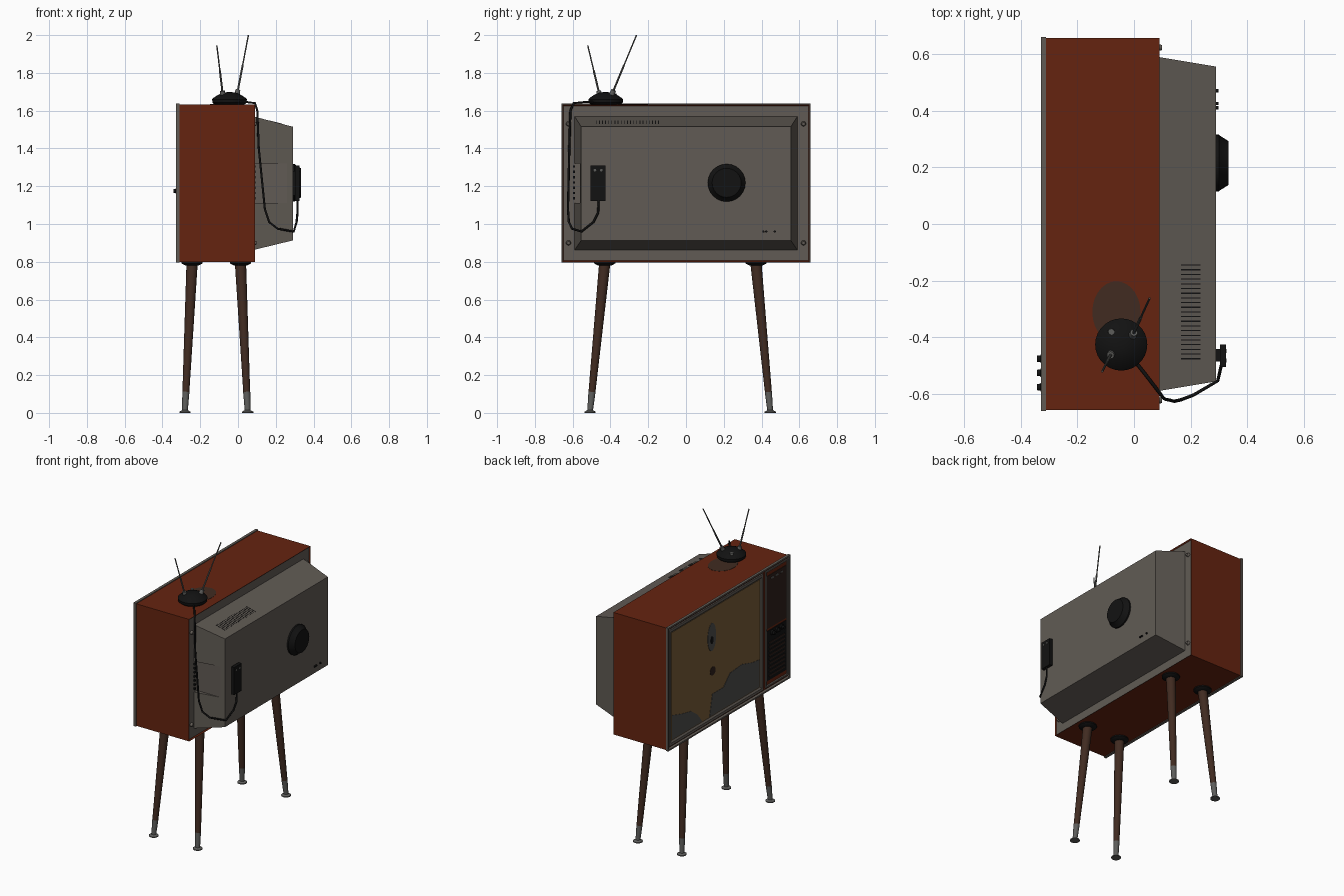
import bpy, bmesh, math
from mathutils import Vector

if "Cube" in bpy.data.objects:
    bpy.data.objects.remove(bpy.data.objects["Cube"])


def material(name, r, g, b):
    m = bpy.data.materials.new(name)
    m.diffuse_color = (r, g, b, 1)
    m.use_nodes = True
    m.node_tree.nodes["Principled BSDF"].inputs["Base Color"].default_value = m.diffuse_color
    return m


RED = material("red brown wood", 0.13, 0.017, 0.005)
GRAY = material("warm gray plastic", 0.12, 0.105, 0.09)
BROWN = material("leg brown", 0.052, 0.024, 0.015)
BLACK = material("black", 0.006, 0.006, 0.006)
METAL = material("metal gray", 0.11, 0.11, 0.105)
TAN = material("screen tan", 0.19, 0.11, 0.04)
SLATE = material("screen gray", 0.075, 0.075, 0.073)
DARK = material("dark panel brown", 0.028, 0.014, 0.01)


def finish(name, bm, *mats):
    bmesh.ops.recalc_face_normals(bm, faces=bm.faces)
    me = bpy.data.meshes.new(name)
    bm.to_mesh(me)
    bm.free()
    ob = bpy.data.objects.new(name, me)
    bpy.context.collection.objects.link(ob)
    for m in mats:
        me.materials.append(m)
    return ob


def smooth(ob, angle=35):
    bpy.ops.object.select_all(action='DESELECT')
    ob.select_set(True)
    bpy.context.view_layer.objects.active = ob
    bpy.ops.object.shade_smooth_by_angle(angle=math.radians(angle))
    return ob


def box_bm(x0, x1, y0, y1, z0, z1):
    bm = bmesh.new()
    bmesh.ops.create_cube(bm, size=1)
    for v in bm.verts:
        v.co = ((x0 + x1) / 2 + v.co.x * (x1 - x0), (y0 + y1) / 2 + v.co.y * (y1 - y0),
                (z0 + z1) / 2 + v.co.z * (z1 - z0))
    return bm


def box(name, x0, x1, y0, y1, z0, z1, mat):
    return finish(name, box_bm(x0, x1, y0, y1, z0, z1), mat)


def lathe(name, a, b, profile, mat, n=20):
    """Spin (distance along a-b, radius) pairs around the axis a-b."""
    a, b = Vector(a), Vector(b)
    q = (b - a).to_track_quat('Z', 'Y')
    bm = bmesh.new()
    rings = [[bm.verts.new(a + q @ Vector((r * math.cos(t), r * math.sin(t), d)))
              for t in (2 * math.pi * i / n for i in range(n))] for d, r in profile]
    for p, s in zip(rings, rings[1:]):
        for i in range(n):
            bm.faces.new((p[i], p[(i + 1) % n], s[(i + 1) % n], s[i]))
    bm.faces.new(rings[0])
    bm.faces.new(rings[-1])
    return smooth(finish(name, bm, mat))


def rod(name, a, b, r0, r1, mat, n=12):
    return lathe(name, a, b, [(0, r0), ((Vector(b) - Vector(a)).length, r1)], mat, n)


def frame(name, x0, x1, y0, y1, z0, z1, w, slope, mat):
    """Rectangular frame facing -x, with a sloped inner edge."""
    bm = bmesh.new()
    loops = []
    for x, k in ((x1, 0), (x0, 0), (x0, w), (x1, w + slope)):
        loops.append([bm.verts.new((x, y, z)) for y, z in
                      ((y0 + k, z0 + k), (y1 - k, z0 + k), (y1 - k, z1 - k), (y0 + k, z1 - k))])
    for j in range(4):
        p, s = loops[j], loops[(j + 1) % 4]
        for i in range(4):
            bm.faces.new((p[i], p[(i + 1) % 4], s[(i + 1) % 4], s[i]))
    return finish(name, bm, mat)


def plate(name, x, pts, mat, t=0.002):
    bm = bmesh.new()
    f = bm.faces.new([bm.verts.new((x, y, z)) for y, z in pts])
    r = bmesh.ops.extrude_face_region(bm, geom=[f])
    for v in [g for g in r['geom'] if isinstance(g, bmesh.types.BMVert)]:
        v.co.x -= t
    return finish(name, bm, mat)


def oval(y, z, ry, rz, n=20):
    return [(y + ry * math.cos(2 * math.pi * i / n), z + rz * math.sin(2 * math.pi * i / n)) for i in range(n)]


# Cabinet: wooden box with recessed gray back panel
bm = box_bm(-0.315, 0.09, -0.655, 0.655, 0.8, 1.633)
bm.faces.ensure_lookup_table()
back = max(bm.faces, key=lambda f: f.calc_center_median().x)
bmesh.ops.inset_individual(bm, faces=[back], thickness=0.01)
bmesh.ops.translate(bm, verts=back.verts, vec=(-0.008, 0, 0))
back.material_index = 1
finish("cabinet", bm, RED, GRAY)

# Front frames, screen and control panel
box("front_panel", -0.314, -0.305, -0.65, 0.65, 0.805, 1.63, GRAY)
frame("front_trim", -0.328, -0.31, -0.66, 0.66, 0.796, 1.638, 0.01, 0.006, GRAY)
frame("screen_bezel", -0.324, -0.312, -0.375, 0.64, 0.82, 1.615, 0.018, 0.016, GRAY)
frame("control_bezel", -0.322, -0.312, -0.645, -0.405, 0.82, 1.615, 0.01, 0.004, GRAY)
box("screen", -0.317, -0.312, -0.345, 0.61, 0.85, 1.585, TAN)
plate("picture_patch_left", -0.317, [(0.605, 0.855), (0.605, 1.02), (0.5, 0.99), (0.4, 0.97), (0.33, 0.92),
                                     (0.28, 0.855)], SLATE)
plate("picture_patch_right", -0.317, [(0.2, 0.855), (0.17, 1.0), (0.05, 1.0), (-0.02, 1.07), (-0.15, 1.08),
                                      (-0.26, 1.05), (-0.34, 1.04), (-0.34, 0.855)], SLATE)
plate("picture_oval", -0.317, oval(0.175, 1.39, 0.045, 0.095), SLATE)
plate("picture_oval_spot", -0.319, oval(0.175, 1.37, 0.015, 0.025), BLACK)
plate("picture_spot", -0.317, oval(0.165, 1.155, 0.03, 0.03), DARK)
box("upper_control_panel", -0.318, -0.312, -0.628, -0.422, 1.215, 1.575, DARK)
box("lower_control_panel", -0.318, -0.312, -0.628, -0.422, 0.86, 1.2, BLACK)
for i in range(9):
    z = 0.885 + i * 0.028
    box("speaker_bar", -0.322, -0.317, -0.61, -0.44, z, z + 0.01, DARK)
for y in (-0.475, -0.525, -0.575):
    lathe("control_knob", (-0.316, y, 1.175), (-1, y, 1.175),
          [(0, 0.017), (0.012, 0.017), (0.014, 0.012), (0.026, 0.011)], BLACK, 14)
    box("small_button", -0.322, -0.317, y - 0.012, y + 0.012, 1.545, 1.555, METAL)

# Rear housing with a notch for the aerial terminals
bm = box_bm(0.08, 0.29, -0.59, 0.59, 0.862, 1.57)
for v in bm.verts:
    if v.co.x > 0.2:
        v.co.y *= 0.555 / 0.59
        v.co.z = 1.515 if v.co.z > 1.2 else 0.913
housing = finish("rear_housing", bm, GRAY)
cutter = box("notch_cutter", 0.05, 0.35, -0.75, -0.56, 1.11, 1.32, GRAY)
cutter.hide_render = True
mod = housing.modifiers.new("notch", 'BOOLEAN')
mod.object = cutter
mod.operation = 'DIFFERENCE'
mod.solver = 'EXACT'
bpy.context.view_layer.objects.active = housing
bpy.ops.object.modifier_apply(modifier="notch")
bpy.data.objects.remove(cutter)
for i in range(7):
    z = 1.13 + i * 0.028
    box("terminal", 0.08, 0.093, -0.597, -0.587, z, z + 0.012, BLACK)

# Vent slots on the sloped housing top
for i in range(21):
    y = -0.145 - i * 0.0165
    s = box("vent_slot", -0.035, 0.035, -0.002, 0.002, -0.001, 0.001, BLACK)
    s.location = (0.2, y, 1.57 - 0.055 * 0.12 / 0.21)
    s.rotation_euler.y = math.atan(0.055 / 0.21)

# Back fittings
lathe("tube_cap", (0.288, 0.215, 1.218), (1, 0.215, 1.218),
      [(0, 0.1), (0.012, 0.1), (0.014, 0.097), (0.046, 0.077)], BLACK, 24)
box("connector_mount", 0.288, 0.305, -0.485, -0.44, 1.15, 1.28, BLACK)
box("connector_box", 0.303, 0.325, -0.505, -0.425, 1.122, 1.31, BLACK)
for y in (-0.482, -0.448):
    rod("connector_screw", (0.32, y, 1.285), (0.327, y, 1.285), 0.007, 0.007, METAL)
for y in (0.41, 0.425, 0.47):
    rod("rear_jack", (0.285, y, 0.96), (0.298, y, 0.96), 0.006, 0.006, BLACK)
for y in (-0.622, 0.622):
    for z in (0.9, 1.53):
        rod("back_screw", (0.08, y, z), (0.098, y, z), 0.014, 0.009, GRAY)

# Splayed legs
for tx, fx in ((-0.243, -0.281), (0.013, 0.051)):
    for ty, fy in ((-0.43, -0.508), (0.37, 0.446)):
        top, foot = Vector((tx, ty, 0.795)), Vector((fx, fy, 0.008))
        mid = foot.lerp(top, 0.13)
        rod("leg", mid, top, 0.0185, 0.03, BROWN, 20)
        rod("leg_ferrule", foot, mid, 0.015, 0.019, METAL, 20)
        lathe("foot_pad", (fx, fy, 0), (fx, fy, 1), [(0, 0.03), (0.006, 0.03), (0.014, 0.016)], METAL)
        lathe("leg_plate", (tx, ty, 0.78), (tx, ty, 1), [(0, 0.034), (0.008, 0.05), (0.012, 0.056), (0.021, 0.056)], BLACK)

# Aerial base, its stain on the cabinet top, and the rods
lathe("aerial_base", (-0.045, -0.425, 1.632), (-0.045, -0.425, 3),
      [(0, 0.078), (0.01, 0.09), (0.028, 0.092), (0.036, 0.084), (0.052, 0.06), (0.063, 0.035), (0.066, 0.012)], BLACK, 28)
bm = bmesh.new()
bmesh.ops.create_cone(bm, cap_ends=True, segments=28, radius1=1, radius2=1, depth=1)
for v in bm.verts:
    v.co = (-0.062 + 0.085 * v.co.x, -0.31 + 0.108 * v.co.y, 1.633 + 0.003 * v.co.z)
finish("top_patch", bm, BROWN)
for a, b in (((-0.08, -0.457, 1.68), (-0.112, -0.52, 1.945)), ((-0.006, -0.395, 1.68), (0.055, -0.262, 2.0))):
    a, b = Vector(a), Vector(b)
    rod("aerial_socket", a - (b - a) * 0.08, a.lerp(b, 0.09), 0.017, 0.013, METAL)
    rod("aerial_rod_lower", a, a.lerp(b, 0.5), 0.0055, 0.0055, METAL, 8)
    rod("aerial_rod_upper", a.lerp(b, 0.5), b, 0.0038, 0.0038, METAL, 8)
rod("aerial_dial", (-0.08, -0.38, 1.66), (-0.08, -0.38, 1.692), 0.014, 0.011, METAL)

# Aerial cable
path = [(0.0, -0.48, 1.645), (0.04, -0.53, 1.646), (0.09, -0.595, 1.64), (0.102, -0.612, 1.6), (0.11, -0.618, 1.4),
        (0.13, -0.622, 1.2), (0.142, -0.625, 1.08), (0.165, -0.62, 1.01), (0.21, -0.603, 0.975),
        (0.295, -0.553, 0.96), (0.31, -0.49, 1.01), (0.315, -0.465, 1.06), (0.315, -0.463, 1.13)]
cu = bpy.data.curves.new("aerial_cable", 'CURVE')
cu.dimensions = '3D'
cu.bevel_depth = 0.006
cu.bevel_resolution = 1
sp = cu.splines.new('POLY')
sp.points.add(len(path) - 1)
for p, c in zip(sp.points, path):
    p.co = (*c, 1)
cu.materials.append(BLACK)
bpy.context.collection.objects.link(bpy.data.objects.new("aerial_cable", cu))
